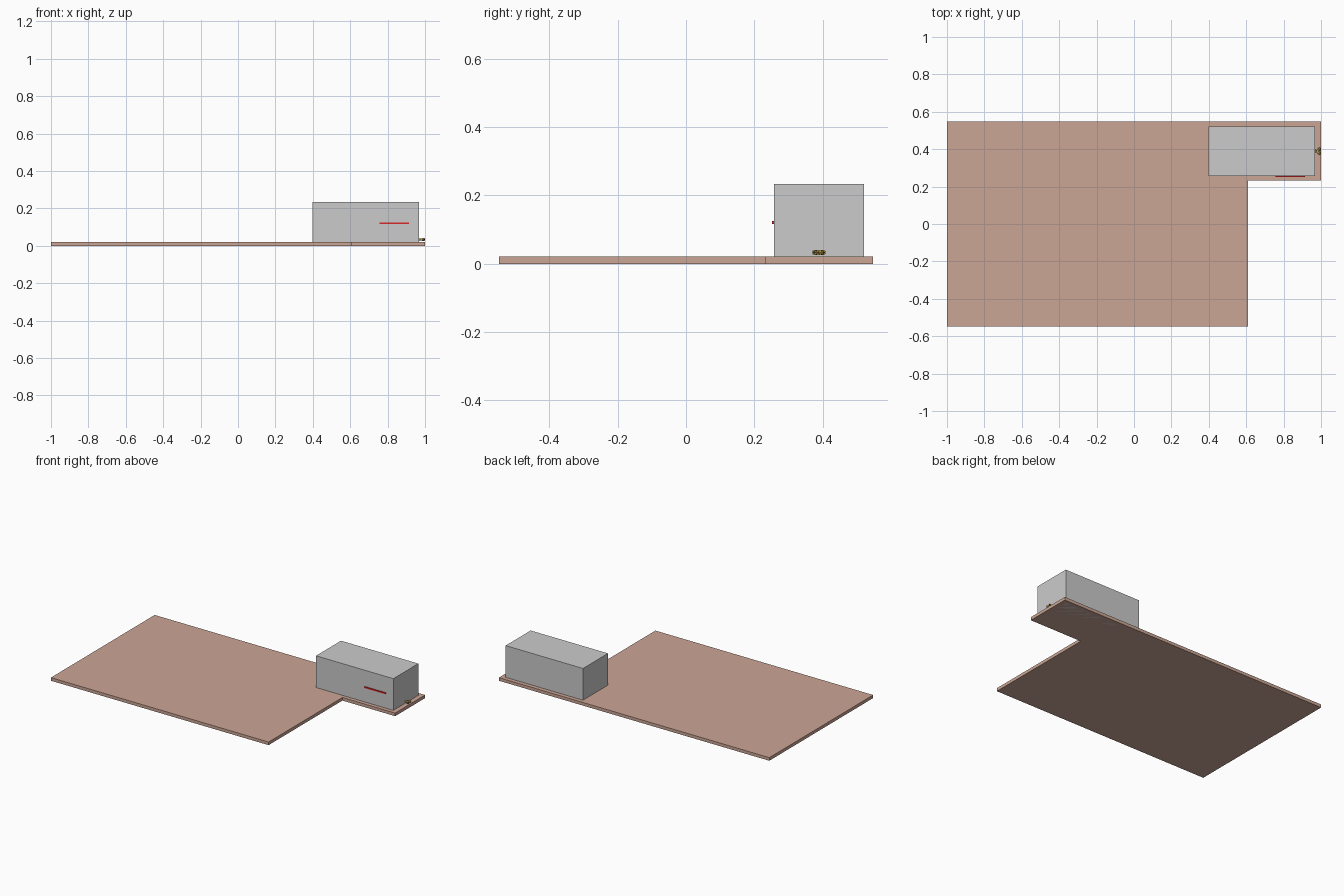
import bpy
import bmesh
from mathutils import Vector

if "Cube" in bpy.data.objects:
    bpy.data.objects.remove(bpy.data.objects["Cube"])


def material(name, color):
    m = bpy.data.materials.new(name)
    m.diffuse_color = (*color, 1)
    m.use_nodes = True
    m.node_tree.nodes["Principled BSDF"].inputs["Base Color"].default_value = m.diffuse_color
    return m


def finish(name, bm, mat=None):
    bmesh.ops.recalc_face_normals(bm, faces=bm.faces)
    me = bpy.data.meshes.new(name)
    bm.to_mesh(me)
    bm.free()
    ob = bpy.data.objects.new(name, me)
    bpy.context.collection.objects.link(ob)
    if mat:
        me.materials.append(mat)
    return ob


def prism(name, outline, z0, z1, mat=None):
    bm = bmesh.new()
    face = bm.faces.new([bm.verts.new((x, y, z0)) for x, y in outline])
    ext = bmesh.ops.extrude_face_region(bm, geom=[face], use_keep_orig=True)
    top = [v for v in ext["geom"] if isinstance(v, bmesh.types.BMVert)]
    bmesh.ops.translate(bm, verts=top, vec=(0, 0, z1 - z0))
    return finish(name, bm, mat)


def box(name, x0, x1, y0, y1, z0, z1, mat=None):
    return prism(name, [(x0, y0), (x1, y0), (x1, y1), (x0, y1)], z0, z1, mat)


def tube(name, a, b, r0, r1, mat, sides=12):
    a, b = Vector(a), Vector(b)
    bm = bmesh.new()
    bmesh.ops.create_cone(bm, cap_ends=True, segments=sides,
                          radius1=r0, radius2=r1, depth=(b - a).length)
    bm.transform((b - a).to_track_quat('Z', 'Y').to_matrix().to_4x4())
    bmesh.ops.translate(bm, verts=bm.verts, vec=(a + b) / 2)
    return finish(name, bm, mat)


clay = material("clay", (0.60, 0.38, 0.30))
red = material("red", (0.7, 0.02, 0.02))
brass = material("brass", (0.62, 0.42, 0.08))
dark = material("dark", (0.03, 0.03, 0.03))

# L-shaped ground slab
prism("ground_slab", [(-1, -0.548), (0.61, -0.548), (0.61, 0.232),
                      (1, 0.232), (1, 0.548), (-1, 0.548)], 0, 0.021, clay)

# Plain building block, sunk through the slab
box("building", 0.397, 0.969, 0.257, 0.521, 0, 0.233)

# Thin red sign strip, left blank
box("sign_strip", 0.757, 0.915, 0.252, 0.257, 0.116, 0.125, red)

# Twin-outlet hose connection on the end wall
cy, cz = 0.389, 0.033
tube("inlet_stem", (0.967, cy, cz), (0.979, cy, cz), 0.005, 0.005, brass)
tube("wall_flange", (0.968, cy, cz), (0.971, cy, cz), 0.008, 0.008, brass)
for side, s in (("left", -1), ("right", 1)):
    tube(side + "_branch", (0.976, cy, cz), (0.988, cy + s * 0.009, cz),
         0.005, 0.006, brass)
    tube(side + "_coupling", (0.986, cy + s * 0.008, cz),
         (0.996, cy + s * 0.0135, cz), 0.0075, 0.0075, brass, 8)
    tube(side + "_cap", (0.9955, cy + s * 0.0132, cz),
         (0.9975, cy + s * 0.0143, cz), 0.004, 0.004, dark, 8)
